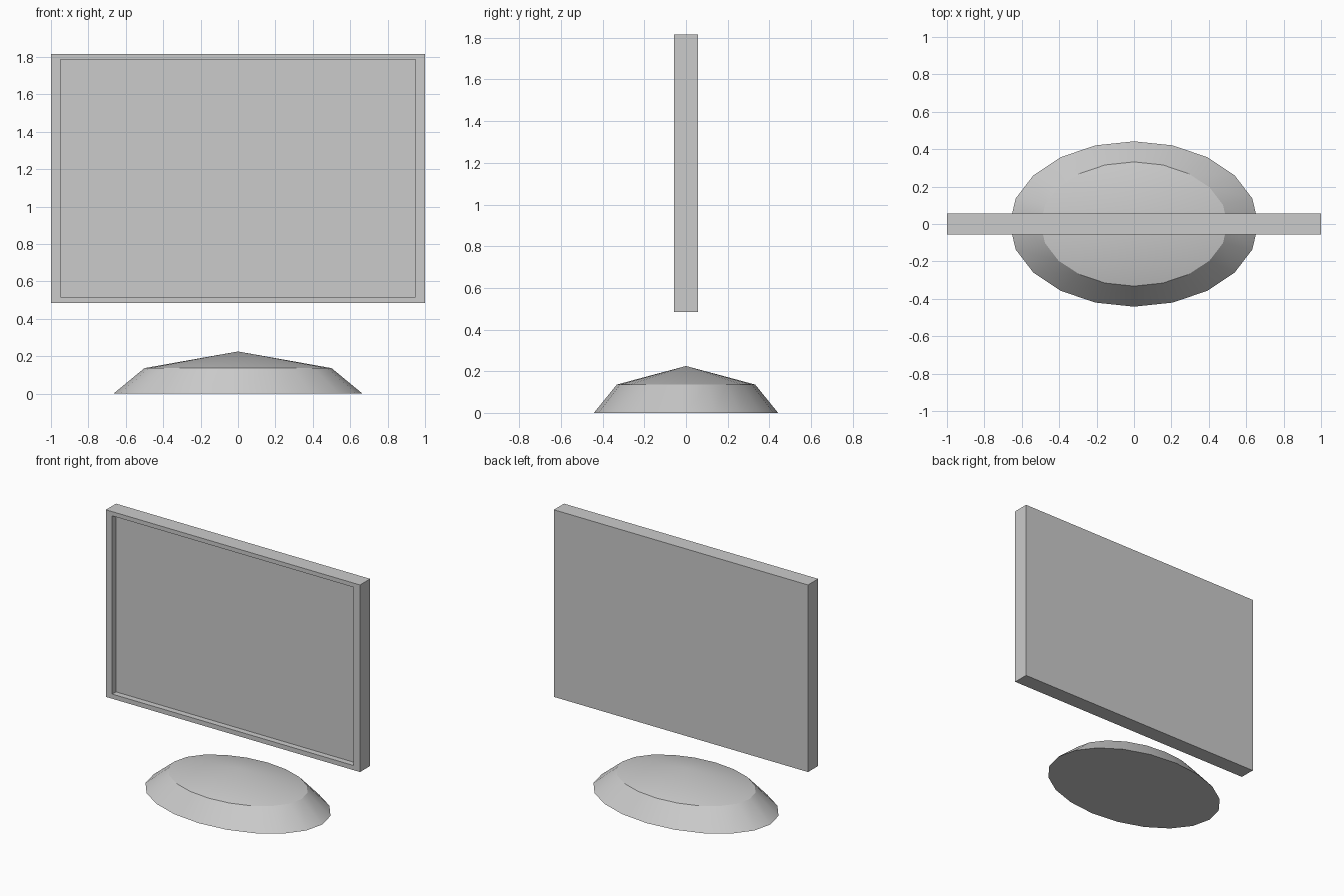
import bpy, bmesh, math

if "Cube" in bpy.data.objects:
    bpy.data.objects.remove(bpy.data.objects["Cube"])


def finish(name, bm):
    bmesh.ops.recalc_face_normals(bm, faces=bm.faces)
    mesh = bpy.data.meshes.new(name)
    bm.to_mesh(mesh)
    bm.free()
    obj = bpy.data.objects.new(name, mesh)
    bpy.context.collection.objects.link(obj)
    return obj


def rect(bm, x, y, z0, z1):
    return [bm.verts.new(p) for p in ((-x, y, z0), (x, y, z0), (x, y, z1), (-x, y, z1))]


def ellipse(bm, rx, ry, z, sides=20):
    step = 2 * math.pi / sides
    return [bm.verts.new((rx * math.cos(i * step), ry * math.sin(i * step), z))
            for i in range(sides)]


def bridge(bm, loops):
    for a, b in zip(loops, loops[1:]):
        for i in range(len(a)):
            j = (i + 1) % len(a)
            bm.faces.new((a[i], a[j], b[j], b[i]))


# Display panel: thin box with the screen recessed inside a narrow bezel
bm = bmesh.new()
loops = [rect(bm, 1.0, 0.057, 0.484, 1.815),
         rect(bm, 1.0, -0.057, 0.484, 1.815),
         rect(bm, 0.95, -0.057, 0.517, 1.785),
         rect(bm, 0.95, -0.015, 0.517, 1.785)]
bridge(bm, loops)
bm.faces.new(loops[0])
bm.faces.new(loops[-1])
finish("screen_panel", bm)

# Oval foot: sloped rim rising to a shallow peak
bm = bmesh.new()
foot = [ellipse(bm, 0.665, 0.442, 0.0), ellipse(bm, 0.5, 0.332, 0.136)]
bridge(bm, foot)
bm.faces.new(foot[0])
peak = bm.verts.new((0, 0, 0.225))
for i in range(20):
    bm.faces.new((foot[1][i], foot[1][(i + 1) % 20], peak))
base = finish("oval_foot", bm)

# Smooth around the foot, crisp at the rim
bpy.context.view_layer.objects.active = base
base.select_set(True)
bpy.ops.object.shade_smooth_by_angle(angle=math.radians(25))
